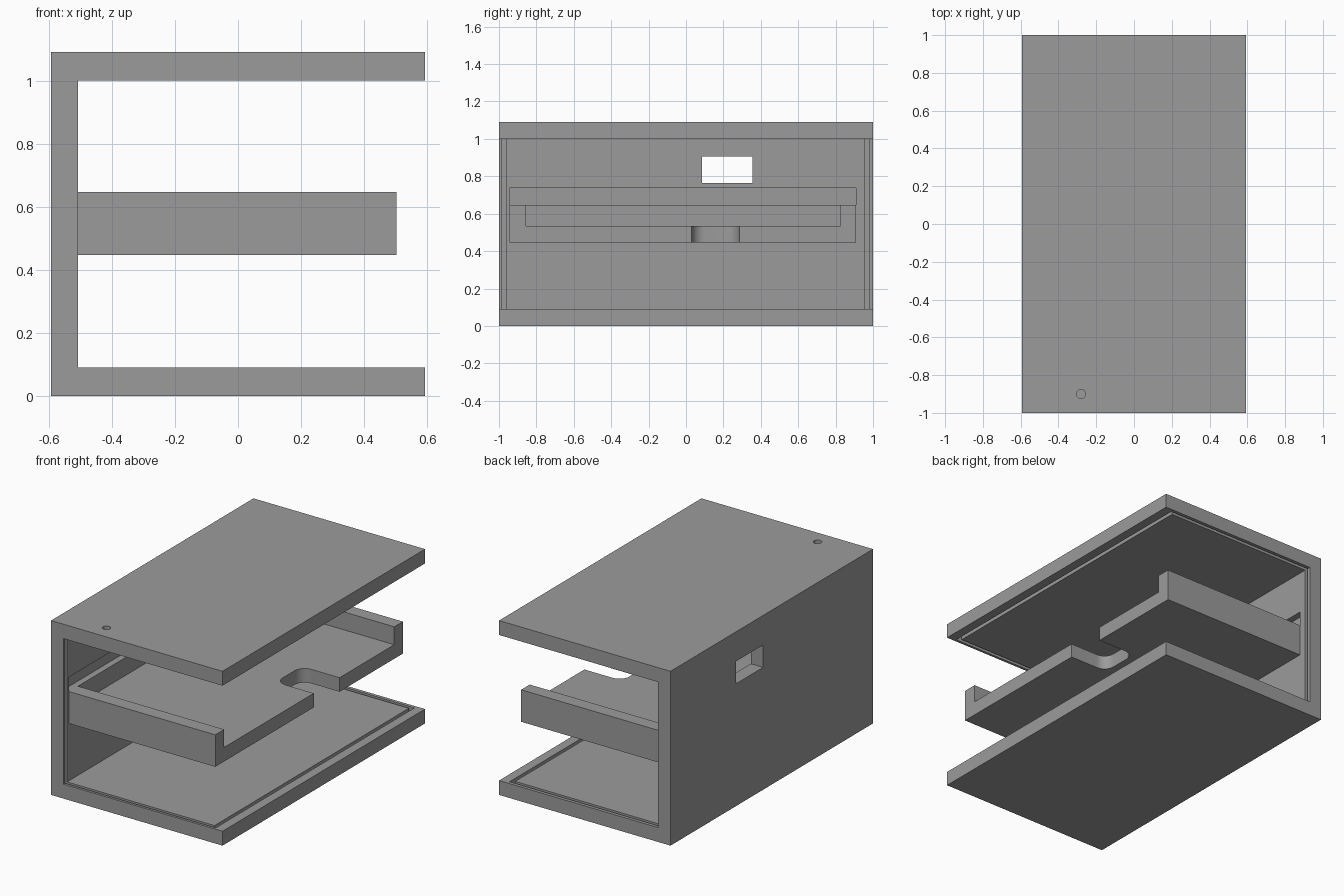
import bpy, bmesh, math

if "Cube" in bpy.data.objects:
    bpy.data.objects.remove(bpy.data.objects["Cube"])

grey = bpy.data.materials.new("plain grey")
grey.diffuse_color = (0.33, 0.33, 0.33, 1)
grey.use_nodes = True
grey.node_tree.nodes["Principled BSDF"].inputs["Base Color"].default_value = grey.diffuse_color


def prism(name, outline, place, depth):
    """Extrude a 2D outline; place(u, v, w) maps it into space, w running over depth."""
    bm = bmesh.new()
    a, b = ([bm.verts.new(place(u, v, w)) for u, v in outline] for w in depth)
    n = len(a)
    bm.faces.new(a)
    bm.faces.new(b[::-1])
    for i in range(n):
        bm.faces.new((a[i], b[i], b[(i + 1) % n], a[(i + 1) % n]))
    bmesh.ops.recalc_face_normals(bm, faces=bm.faces)
    mesh = bpy.data.meshes.new(name)
    bm.to_mesh(mesh)
    bm.free()
    mesh.materials.append(grey)
    ob = bpy.data.objects.new(name, mesh)
    bpy.context.collection.objects.link(ob)
    return ob


def box(name, x, y, z):
    rect = [(x[0], y[0]), (x[1], y[0]), (x[1], y[1]), (x[0], y[1])]
    return prism(name, rect, lambda u, v, w: (u, v, w), z)


def arc(cx, cy, r, start, end, steps):
    return [(cx + r * math.cos(t), cy + r * math.sin(t)) for t in
            (math.radians(start + (end - start) * i / steps) for i in range(steps + 1))]


def cut(target, cutter):
    cutter.hide_render = True
    mod = target.modifiers.new("cut", 'BOOLEAN')
    mod.operation, mod.solver, mod.object = 'DIFFERENCE', 'EXACT', cutter
    bpy.context.view_layer.objects.active = target
    bpy.ops.object.modifier_apply(modifier=mod.name)
    bpy.data.objects.remove(cutter)


def smooth(ob):
    bpy.ops.object.select_all(action='DESELECT')
    ob.select_set(True)
    bpy.context.view_layer.objects.active = ob
    bpy.ops.object.shade_smooth_by_angle(angle=math.radians(30))


# C-shaped housing: floor, left wall and roof
X0, X1, WALL, TOP = -0.593, 0.593, -0.508, 1.09
profile = [(X0, 0), (X1, 0), (X1, 0.09), (WALL, 0.09),
           (WALL, 1.0), (X1, 1.0), (X1, TOP), (X0, TOP)]
housing = prism("housing", profile, lambda u, v, w: (u, w, v), (-1, 1))

# panel grooves along the front, back and right openings
for y in ((-0.984, -0.963), (0.957, 0.979)):
    cut(housing, box("groove_cutter", (-0.548, 0.535), y, (0.05, 1.04)))
cut(housing, box("groove_cutter", (0.512, 0.535), (-0.984, 0.979), (0.05, 1.04)))

# shelf slot and window in the wall
cut(housing, box("slot_cutter", (-0.548, -0.4), (-0.945, 0.91), (0.647, 0.738)))
cut(housing, box("window_cutter", (-0.7, -0.4), (0.085, 0.355), (0.765, 0.905)))

# small round hole through the roof
cut(housing, prism("hole_cutter", arc(-0.28, -0.9, 0.024, 0, 345, 23),
                   lambda u, v, w: (u, v, w), (0.95, 1.2)))
smooth(housing)

# tray with a recess open to the right and a rounded notch
tray = box("tray", (WALL, 0.503), (-0.943, 0.91), (0.447, 0.647))
cut(tray, box("recess_cutter", (-0.6, 0.6), (-0.855, 0.825), (0.535, 0.8)))
R, NX, NY0, NY1 = 0.07, 0.24, 0.03, 0.285
notch = ([(0.6, NY0), (0.6, NY1)] + arc(NX + R, NY1 - R, R, 90, 180, 10)
         + arc(NX + R, NY0 + R, R, 180, 270, 10))
cut(tray, prism("notch_cutter", notch, lambda u, v, w: (u, v, w), (0.3, 0.8)))
smooth(tray)
